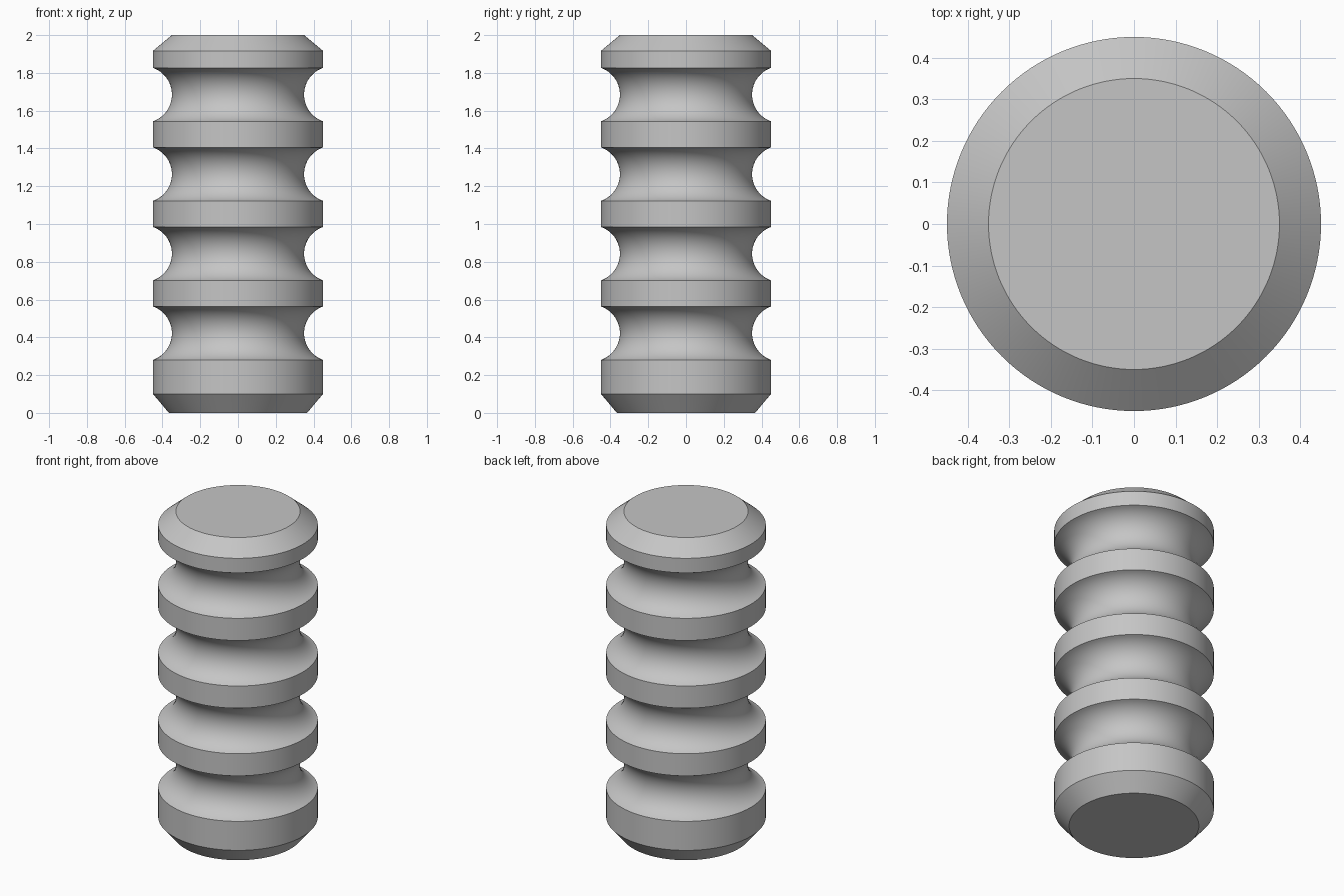
import bpy
import bmesh
import math

cube = bpy.data.objects.get("Cube")
if cube:
    bpy.data.objects.remove(cube, do_unlink=True)

SEGMENTS = 128
RADIUS = 0.45
GROOVE_COUNT = 4
GROOVE_PITCH = 0.421
FIRST_GROOVE = 0.422     # height of the lowest groove's middle
GROOVE_RADIUS = 0.15     # radius of the round groove section
GROOVE_CENTRE = 0.50     # distance of that section's centre from the axis
ARC_STEPS = 24

# Plain grey material
grey = bpy.data.materials.new("plain_grey")
grey.use_nodes = True
colour = (0.56, 0.56, 0.56, 1.0)
grey.diffuse_color = colour
grey.node_tree.nodes["Principled BSDF"].inputs["Base Color"].default_value = colour


def groove_arc(middle):
    """Points of one round groove, from its lower to its upper edge."""
    half = math.acos((GROOVE_CENTRE - RADIUS) / GROOVE_RADIUS)
    for i in range(ARC_STEPS + 1):
        a = half * (2 * i / ARC_STEPS - 1)
        yield (GROOVE_CENTRE - GROOVE_RADIUS * math.cos(a),
               middle + GROOVE_RADIUS * math.sin(a))


# Half profile: bottom chamfer, grooves, top chamfer
profile = [(0.366, 0.0), (RADIUS, 0.10)]
for n in range(GROOVE_COUNT):
    profile.extend(groove_arc(FIRST_GROOVE + n * GROOVE_PITCH))
profile += [(RADIUS, 1.917), (0.35, 2.0)]

# Turn the profile around the axis
bm = bmesh.new()
rings = []
for r, z in profile:
    ring = []
    for s in range(SEGMENTS):
        a = math.tau * s / SEGMENTS
        ring.append(bm.verts.new((r * math.cos(a), r * math.sin(a), z)))
    rings.append(ring)
for low, high in zip(rings, rings[1:]):
    for s in range(SEGMENTS):
        t = (s + 1) % SEGMENTS
        bm.faces.new((low[s], low[t], high[t], high[s]))

# Flat end caps
bm.faces.new(rings[0][::-1])
bm.faces.new(rings[-1])

mesh = bpy.data.meshes.new("grooved_pin")
bm.to_mesh(mesh)
bm.free()
mesh.materials.append(grey)
pin = bpy.data.objects.new("grooved_pin", mesh)
bpy.context.collection.objects.link(pin)

# Smooth sides with crisp rims
bpy.ops.object.select_all(action="DESELECT")
pin.select_set(True)
bpy.context.view_layer.objects.active = pin
bpy.ops.object.shade_smooth_by_angle(angle=math.radians(30))
